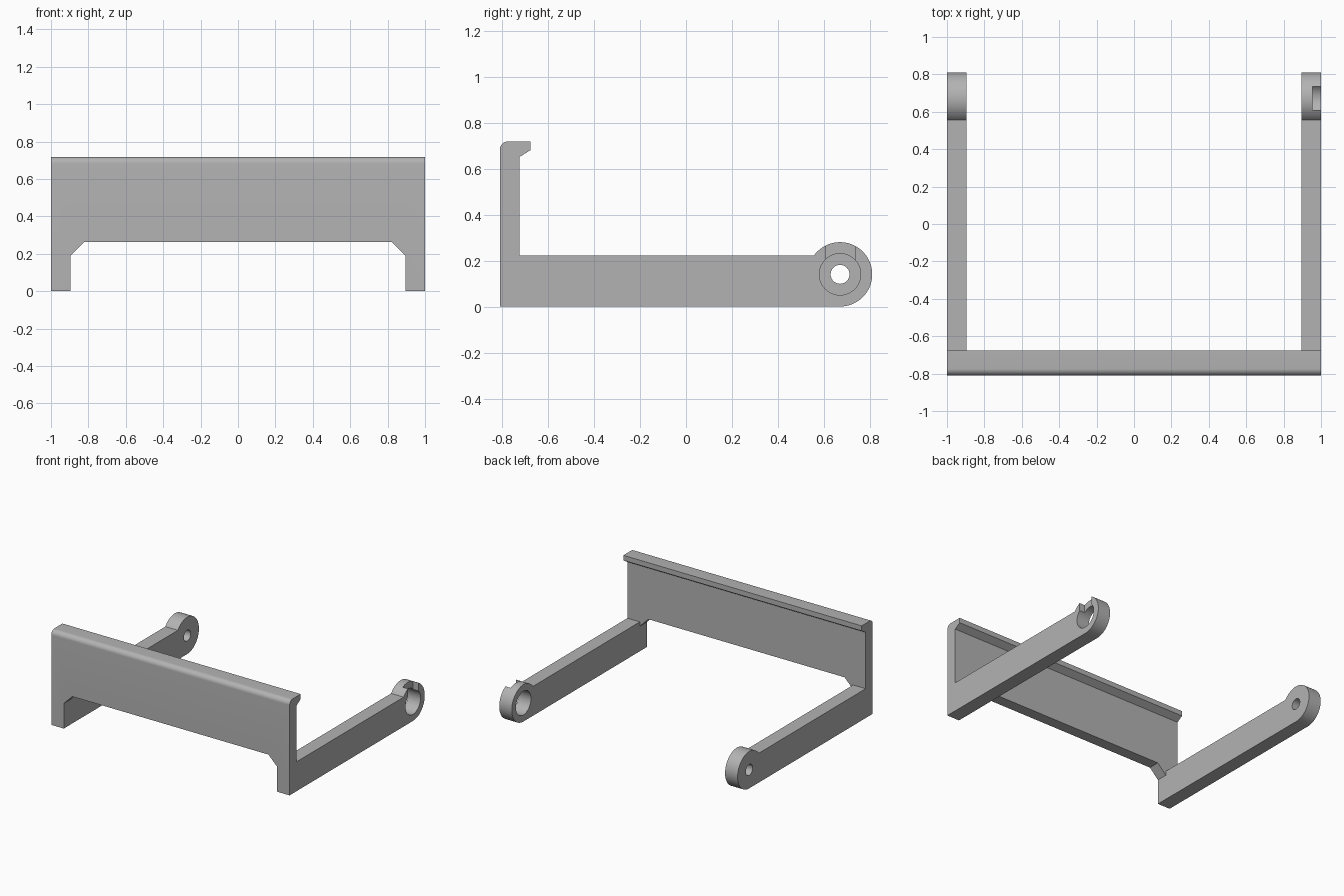
import bpy, bmesh, math
from mathutils import Vector

cube = bpy.data.objects.get("Cube")
if cube:
    bpy.data.objects.remove(cube, do_unlink=True)

# Main dimensions
ARM_IN = 0.895                 # inner face of each arm
FRONT, BACK = -0.81, -0.725    # panel faces
ARM_TOP, TOP = 0.223, 0.718
PIVOT_Y, PIVOT_Z, BOSS_R = 0.67, 0.14, 0.14

grey = bpy.data.materials.new("light grey")
grey.use_nodes = True
colour = (0.45, 0.45, 0.45, 1)
grey.diffuse_color = colour
grey.node_tree.nodes["Principled BSDF"].inputs["Base Color"].default_value = colour


def prism(name, points, axis, start, end):
    """Extrude an outline: (y, z) along x, or (x, z) along y."""
    bm = bmesh.new()
    place = (lambda p, d: (d, *p)) if axis == "x" else (lambda p, d: (p[0], d, p[1]))
    face = bm.faces.new([bm.verts.new(place(p, start)) for p in points])
    out = bmesh.ops.extrude_face_region(bm, geom=[face])
    shift = Vector(place((0, 0), end - start))
    bmesh.ops.translate(bm, vec=shift,
                        verts=[v for v in out["geom"] if isinstance(v, bmesh.types.BMVert)])
    bmesh.ops.recalc_face_normals(bm, faces=bm.faces)
    mesh = bpy.data.meshes.new(name)
    bm.to_mesh(mesh)
    bm.free()
    mesh.materials.append(grey)
    obj = bpy.data.objects.new(name, mesh)
    bpy.context.collection.objects.link(obj)
    return obj


def arc(cy, cz, r, a0, a1, n):
    return [(cy + r * math.cos(a0 + (a1 - a0) * i / n),
             cz + r * math.sin(a0 + (a1 - a0) * i / n)) for i in range(n + 1)]


def rect(a0, a1, b0, b1):
    return [(a0, b0), (a1, b0), (a1, b1), (a0, b1)]


def circle(r):
    return arc(PIVOT_Y, PIVOT_Z, r, 0, math.tau, 64)[:-1]


def cut(target, cutter):
    mod = target.modifiers.new("cut", "BOOLEAN")
    mod.operation, mod.solver, mod.object = "DIFFERENCE", "EXACT", cutter
    bpy.context.view_layer.objects.active = target
    bpy.ops.object.modifier_apply(modifier=mod.name)
    bpy.data.objects.remove(cutter, do_unlink=True)


# Side outline: base, round boss, arm top, panel back, hooked lip, rounded top
boss_end = math.pi - math.asin((ARM_TOP - PIVOT_Z) / BOSS_R)
fillet = 0.036
outline = [(FRONT, 0)]
outline += arc(PIVOT_Y, PIVOT_Z, BOSS_R, -math.pi / 2, boss_end, 48)
outline += [(BACK, ARM_TOP), (BACK, 0.65), (-0.677, 0.68), (-0.677, TOP)]
outline += arc(FRONT + fillet, TOP - fillet, fillet, math.pi / 2, math.pi, 10)
bracket = prism("hooked_bracket", outline, "x", -1, 1)

# Open space between the arms
cut(bracket, prism("arm_gap", rect(-ARM_IN, ARM_IN, -0.1, 0.5), "y", BACK, 1))

# Opening under the panel with chamfered corners
opening = [(-ARM_IN, -0.1), (ARM_IN, -0.1), (ARM_IN, 0.19), (0.823, 0.262),
           (-0.823, 0.262), (-ARM_IN, 0.19)]
cut(bracket, prism("panel_opening", opening, "y", -1, BACK + 0.1))

# Wide bore and open slot in the left arm, small bore in the right arm
cut(bracket, prism("wide_bore", circle(0.09), "x", 0.8, 1.1))
cut(bracket, prism("slot", rect(0.61, 0.735, PIVOT_Z, 0.4), "x", 0.955, 1.1))
cut(bracket, prism("small_bore", circle(0.041), "x", -1.1, -0.8))

# Merge flat regions, then smooth the round surfaces only
bm = bmesh.new()
bm.from_mesh(bracket.data)
bmesh.ops.remove_doubles(bm, verts=bm.verts, dist=0.0001)
bmesh.ops.dissolve_limit(bm, angle_limit=0.01, verts=bm.verts, edges=bm.edges)
bm.to_mesh(bracket.data)
bm.free()
bpy.ops.object.select_all(action="DESELECT")
bracket.select_set(True)
bpy.context.view_layer.objects.active = bracket
bpy.ops.object.shade_smooth_by_angle(angle=math.radians(25))
